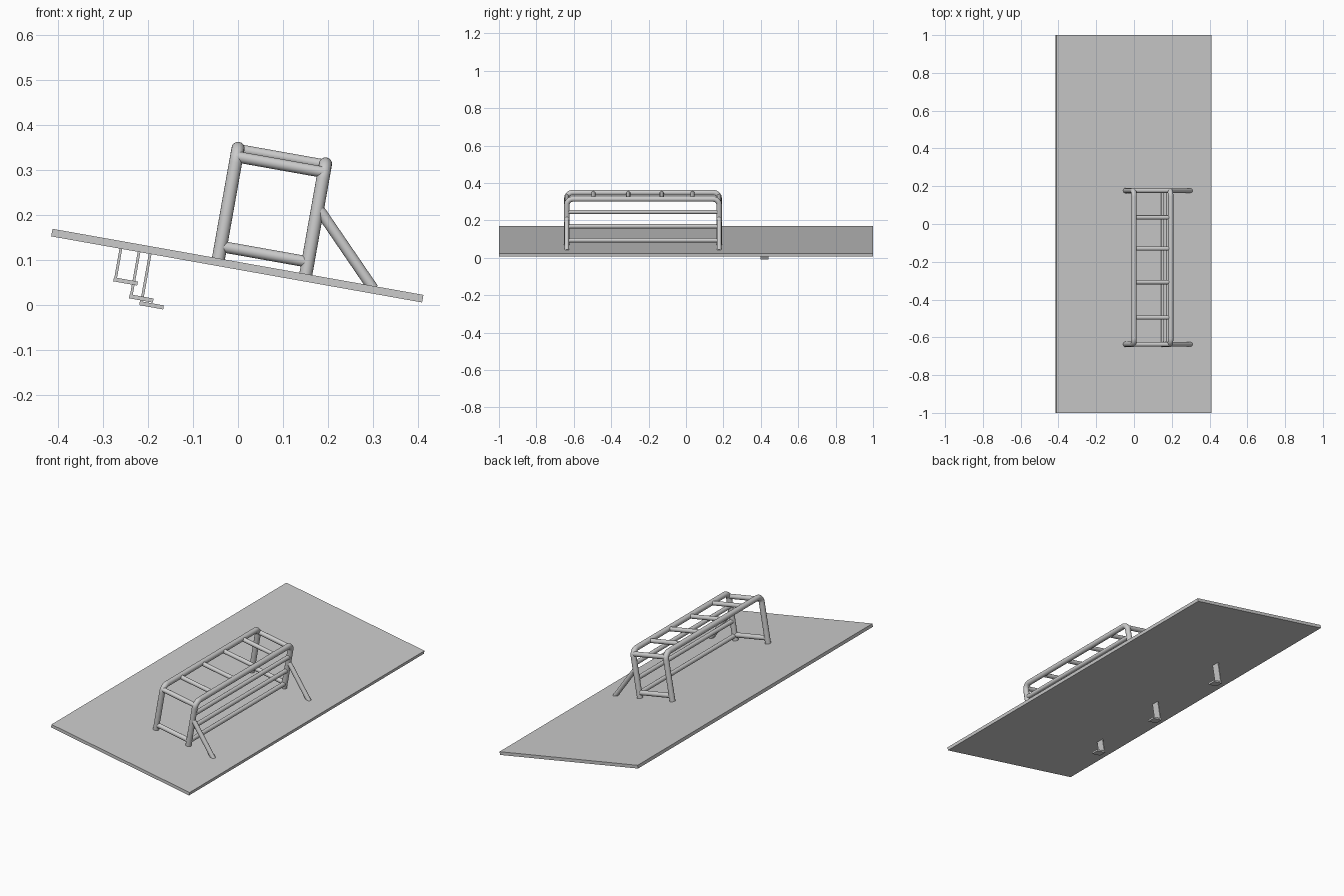
import bpy, math
from mathutils import Vector, Matrix

if "Cube" in bpy.data.objects:
    bpy.data.objects.remove(bpy.data.objects["Cube"])

TILT = math.radians(10.1)
# Local frame on the board's top face: u down the slope, y along, n outward
FRAME = Matrix.Translation((0, 0, 0.0965)) @ Matrix.Rotation(TILT, 4, 'Y')


def box(name, lo, hi):
    lo, hi = Vector(lo), Vector(hi)
    bpy.ops.mesh.primitive_cube_add(size=1)
    ob = bpy.context.object
    ob.name = name
    size = hi - lo
    ob.data.transform(FRAME @ Matrix.Translation((lo + hi) / 2) @ Matrix.Diagonal((*size, 1)))
    return ob


def tube(name, points, radius):
    cu = bpy.data.curves.new(name, 'CURVE')
    cu.dimensions = '3D'
    cu.bevel_depth = radius
    cu.bevel_resolution = 6
    cu.use_fill_caps = True
    sp = cu.splines.new('POLY')
    sp.points.add(len(points) - 1)
    for p, co in zip(sp.points, points):
        p.co = (*(FRAME @ Vector(co)), 1)
    ob = bpy.data.objects.new(name, cu)
    bpy.context.collection.objects.link(ob)
    bpy.ops.object.select_all(action='DESELECT')
    ob.select_set(True)
    bpy.context.view_layer.objects.active = ob
    bpy.ops.object.convert(target='MESH')
    bpy.ops.object.shade_smooth_by_angle(angle=math.radians(40))
    return ob


Y0, Y1 = -0.637, 0.177        # rack ends
U0, U1 = -0.044, 0.153        # rack sides
TOP, BEND, R = 0.248, 0.032, 0.0145


def hoop(name, u):
    arc = [math.radians(a) for a in range(0, 91, 10)]
    pts = [(u, Y0, -0.006)]
    pts += [(u, Y0 + BEND - BEND * math.cos(a), TOP - BEND + BEND * math.sin(a)) for a in arc]
    pts += [(u, Y1 - BEND + BEND * math.sin(a), TOP - BEND + BEND * math.cos(a)) for a in arc]
    pts += [(u, Y1, -0.006)]
    return tube(name, pts, R)


# Sloped board
box("board", (-0.418, -1, -0.017), (0.418, 1, 0))

# Bent side hoops
hoop("left_hoop", U0)
hoop("right_hoop", U1)

# End rails and diagonal braces
for label, y in (("front", Y0), ("back", Y1)):
    tube(label + "_upper_rail", [(U0, y, 0.229), (U1, y, 0.229)], 0.0125)
    tube(label + "_lower_rail", [(U0, y, 0.027), (U1, y, 0.027)], 0.0125)
    tube(label + "_brace", [(0.155, y, 0.148), (0.306, y, -0.006)], 0.012)

# Top rungs
for i, y in enumerate((-0.495, -0.308, -0.13, 0.035)):
    tube(f"top_rung_{i + 1}", [(U0, y, TOP - 0.002), (U1, y, TOP - 0.002)], 0.0115)

# Long side rails
for i, n in enumerate((0.024, 0.1, 0.178)):
    tube(f"side_rail_{i + 1}", [(U1, Y0, n), (U1, Y1, n)], 0.0115)

# Hooks beneath the board
for i, (u, y, depth) in enumerate(((-0.261, -0.58, 0.091), (-0.220, -0.09, 0.122), (-0.195, 0.42, 0.133))):
    w = 0.021
    box(f"hook_stem_{i + 1}", (u - 0.003, y - w, -depth + 0.004), (u + 0.003, y + w, -0.012))
    box(f"hook_foot_{i + 1}", (u - 0.004, y - w, -depth), (u + 0.050, y + w, -depth + 0.009))
